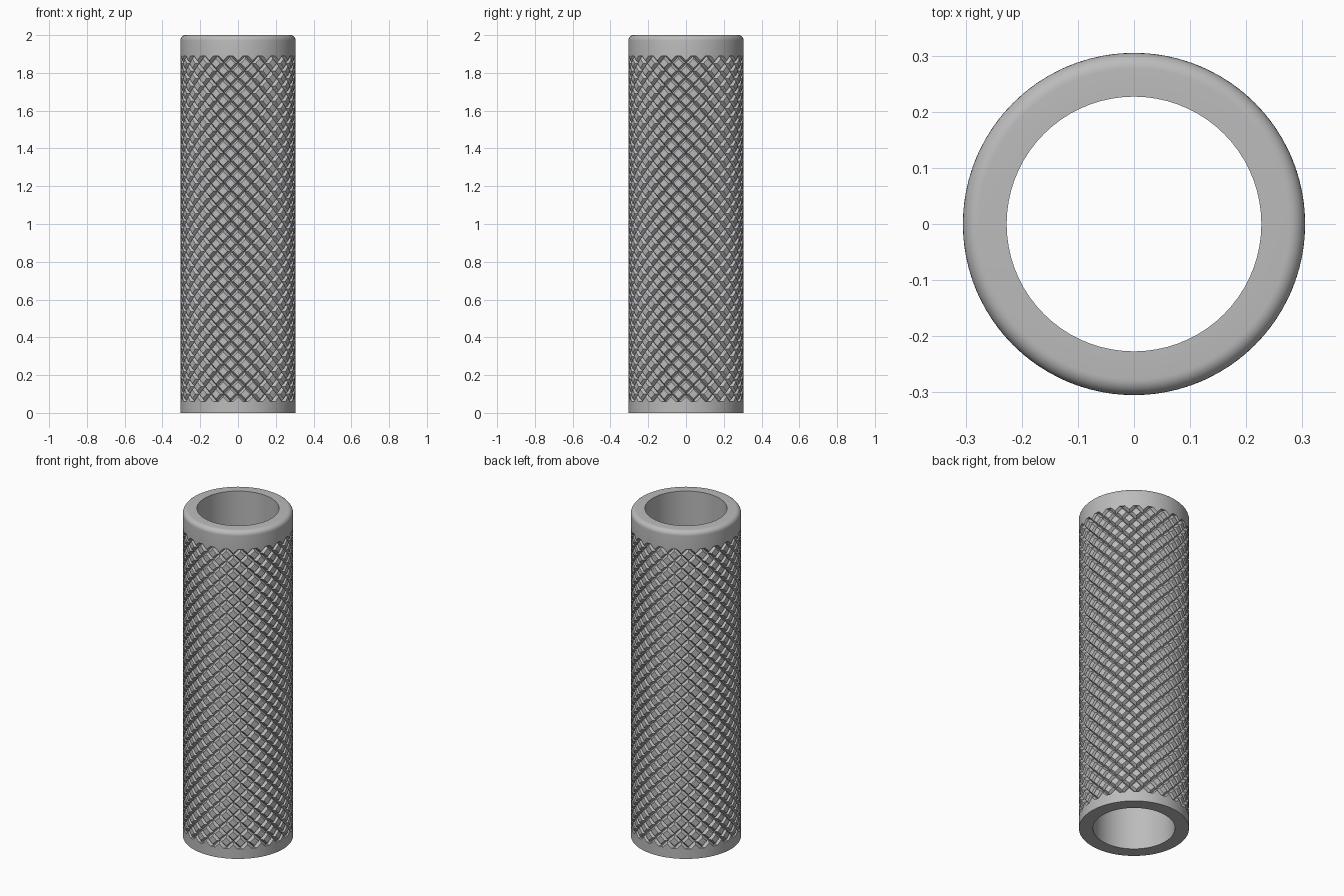
import bpy, bmesh, math

cube = bpy.data.objects.get("Cube")
if cube:
    bpy.data.objects.remove(cube, do_unlink=True)

R, BORE, DEPTH = 0.305, 0.227, 0.018
LOW, HIGH, TOP, FILLET = 0.06, 1.89, 2.0, 0.028
STARTS, ROWS, SEGMENTS = 24, 23, 72
ROOT = R - DEPTH

steel = bpy.data.materials.new("grey_steel")
steel.use_nodes = True
colour = (0.5, 0.5, 0.5, 1)
steel.diffuse_color = colour
steel.node_tree.nodes["Principled BSDF"].inputs["Base Color"].default_value = colour


def polar(r, a, z):
    return (r * math.cos(a), r * math.sin(a), z)


def finish(name, bm, angle):
    mesh = bpy.data.meshes.new(name)
    bm.to_mesh(mesh)
    bm.free()
    mesh.materials.append(steel)
    obj = bpy.data.objects.new(name, mesh)
    bpy.context.collection.objects.link(obj)
    bpy.ops.object.select_all(action="DESELECT")
    obj.select_set(True)
    bpy.context.view_layer.objects.active = obj
    bpy.ops.object.shade_smooth_by_angle(angle=math.radians(angle))
    return obj


# Tube with two plain collars, a sunken core and a rounded top rim
core = ROOT - 0.002
profile = [(BORE, 0), (R, 0), (R, LOW), (core, LOW), (core, HIGH), (R, HIGH)]
for i in range(9):
    t = math.pi / 2 * i / 8
    profile.append((R - FILLET + FILLET * math.cos(t),
                    TOP - FILLET + FILLET * math.sin(t)))
profile.append((BORE, TOP))

bm = bmesh.new()
rings = [[bm.verts.new(polar(r, 2 * math.pi * s / SEGMENTS, z))
          for s in range(SEGMENTS)] for r, z in profile]
for k, ring in enumerate(rings):
    after = rings[(k + 1) % len(rings)]
    for s in range(SEGMENTS):
        n = (s + 1) % SEGMENTS
        bm.faces.new((ring[s], ring[n], after[n], after[s]))
bmesh.ops.recalc_face_normals(bm, faces=bm.faces)
finish("tube_body", bm, 30)

# Knurling: raised flat-topped diamonds parted by crossing V grooves
bm = bmesh.new()
half_a = math.pi / STARTS
half_z = (HIGH - LOW) / ROWS / 2
CORNERS = ((1, 0), (0, 1), (-1, 0), (0, -1))
for row in range(2 * ROWS + 1):
    z = LOW + row * half_z
    for col in range(STARTS):
        a = (2 * col + row % 2) * half_a
        base, crown = [
            [bm.verts.new(polar(r, a + u * size * half_a, z + v * size * half_z))
             for u, v in CORNERS]
            for r, size in ((ROOT, 1), (R, 0.62))]
        for i in range(4):
            j = (i + 1) % 4
            bm.faces.new((base[i], base[j], crown[j], crown[i]))
        # Crown is folded along its upright diagonal to follow the cylinder
        bm.faces.new((crown[0], crown[1], crown[3]))
        bm.faces.new((crown[1], crown[2], crown[3]))
bmesh.ops.remove_doubles(bm, verts=bm.verts, dist=0.0002)

# Trim the diamonds flush with both collars
for z, direction in ((LOW, -1), (HIGH, 1)):
    bmesh.ops.bisect_plane(bm, geom=bm.verts[:] + bm.edges[:] + bm.faces[:],
                           plane_co=(0, 0, z), plane_no=(0, 0, direction),
                           clear_outer=True)
finish("knurled_grip", bm, 20)
